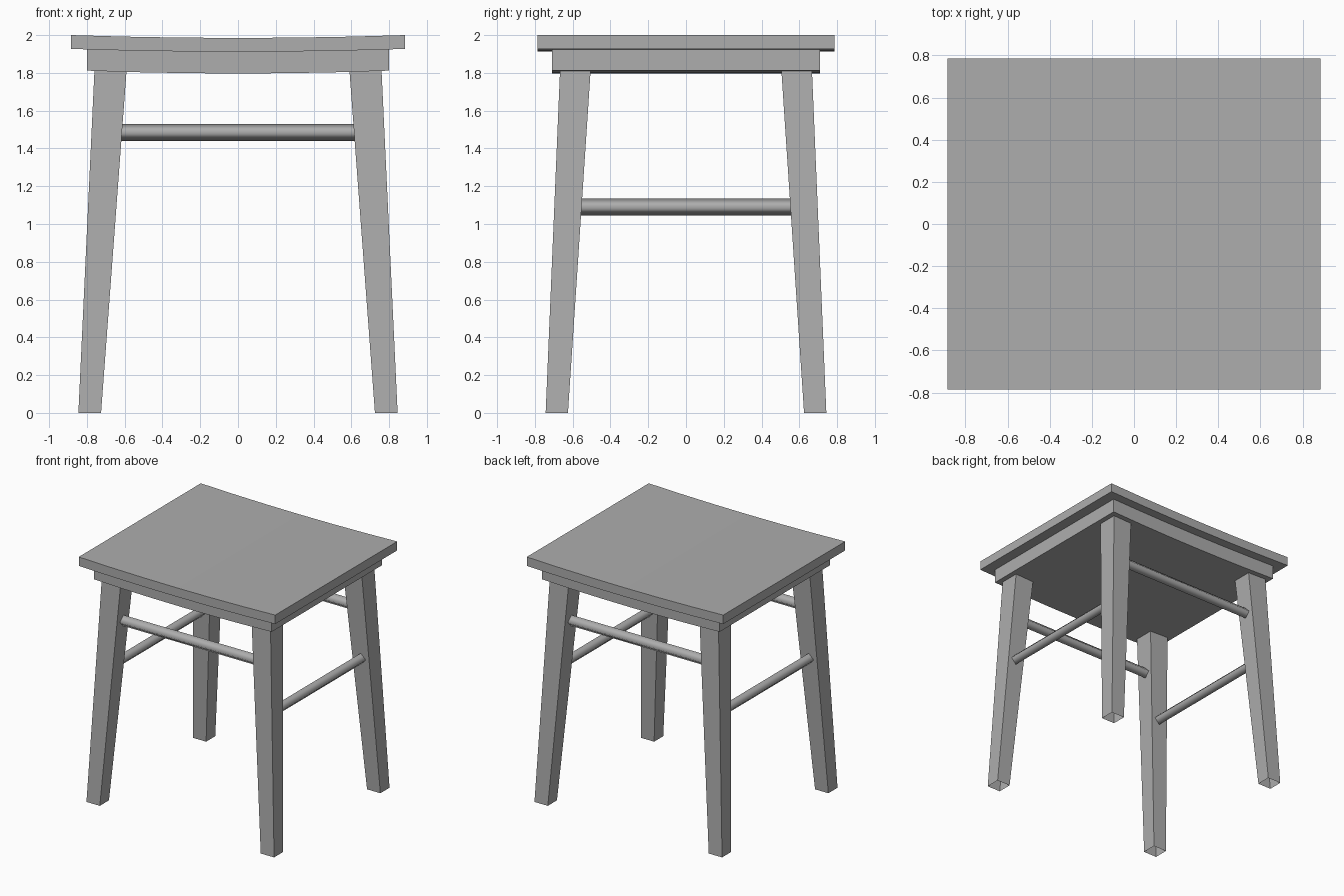
import bpy
import bmesh
from mathutils import Matrix, Vector
from math import pi

if "Cube" in bpy.data.objects:
    bpy.data.objects.remove(bpy.data.objects["Cube"])

wood = bpy.data.materials.new("dark_grey")
wood.diffuse_color = (0.42, 0.42, 0.42, 1)
wood.use_nodes = True
wood.node_tree.nodes["Principled BSDF"].inputs["Base Color"].default_value = wood.diffuse_color


def finish(name, bm):
    bmesh.ops.recalc_face_normals(bm, faces=bm.faces[:])
    mesh = bpy.data.meshes.new(name)
    bm.to_mesh(mesh)
    bm.free()
    mesh.materials.append(wood)
    obj = bpy.data.objects.new(name, mesh)
    bpy.context.collection.objects.link(obj)
    return obj


def saddle_slab(name, half_x, half_y, z_low, z_high, sag=0.015, segments=6):
    """Board whose profile dips gently toward x = 0, extruded along y."""
    bm = bmesh.new()
    xs = [half_x * (2 * i / segments - 1) for i in range(segments + 1)]
    dip = [sag * (1 - (x / half_x) ** 2) for x in xs]
    outline = [(x, z_high - d) for x, d in zip(xs, dip)]
    outline += [(x, z_low - d) for x, d in zip(xs[::-1], dip[::-1])]
    face = bm.faces.new([bm.verts.new((x, -half_y, z)) for x, z in outline])
    ext = bmesh.ops.extrude_face_region(bm, geom=[face], use_keep_orig=True)
    moved = [v for v in ext["geom"] if isinstance(v, bmesh.types.BMVert)]
    bmesh.ops.translate(bm, verts=moved, vec=(0, 2 * half_y, 0))
    return finish(name, bm)


def leg(name, sx, sy):
    """Splayed leg, thicker at the top, open at the foot."""
    bm = bmesh.new()
    rings = []
    for x0, x1, y0, y1, z in ((0.725, 0.845, 0.625, 0.743, 0),
                              (0.59, 0.76, 0.505, 0.667, 1.812)):
        rings.append([bm.verts.new((sx * x, sy * y, z)) for x, y in
                      ((x0, y0), (x1, y0), (x1, y1), (x0, y1))])
    low, top = rings
    for i in range(4):
        j = (i + 1) % 4
        bm.faces.new((low[i], low[j], top[j], top[i]))
    bm.faces.new(top)
    return finish(name, bm)


def rail(name, axis, half_length, centre, radius=0.045):
    """Four-sided stretcher on edge, along x or y, shaded smooth."""
    bm = bmesh.new()
    turn = Matrix.Rotation(pi / 2, 4, 'Y' if axis == 'X' else 'X')
    bmesh.ops.create_cone(bm, cap_ends=True, segments=4, radius1=radius,
                          radius2=radius, depth=2 * half_length,
                          matrix=Matrix.Translation(Vector(centre)) @ turn)
    long_axis = Vector((1, 0, 0)) if axis == 'X' else Vector((0, 1, 0))
    bm.normal_update()
    for f in bm.faces:
        f.smooth = abs(f.normal.dot(long_axis)) < 0.5
    for e in bm.edges:
        e.smooth = all(f.smooth for f in e.link_faces)
    return finish(name, bm)


# Seat board and the smaller block beneath it
saddle_slab("seat", 0.885, 0.785, 1.927, 2.0)
saddle_slab("seat_base", 0.80, 0.71, 1.812, 1.927)

# Four legs
for side, sx in (("left", -1), ("right", 1)):
    for end, sy in (("front", -1), ("back", 1)):
        leg(f"{end}_{side}_leg", sx, sy)

# High rails front and back, low rails on the sides
for end, s in (("front", -1), ("back", 1)):
    rail(f"{end}_rail", 'X', 0.62, (0, s * 0.60, 1.485))
for side, s in (("left", -1), ("right", 1)):
    rail(f"{side}_rail", 'Y', 0.557, (s * 0.72, 0, 1.09))
